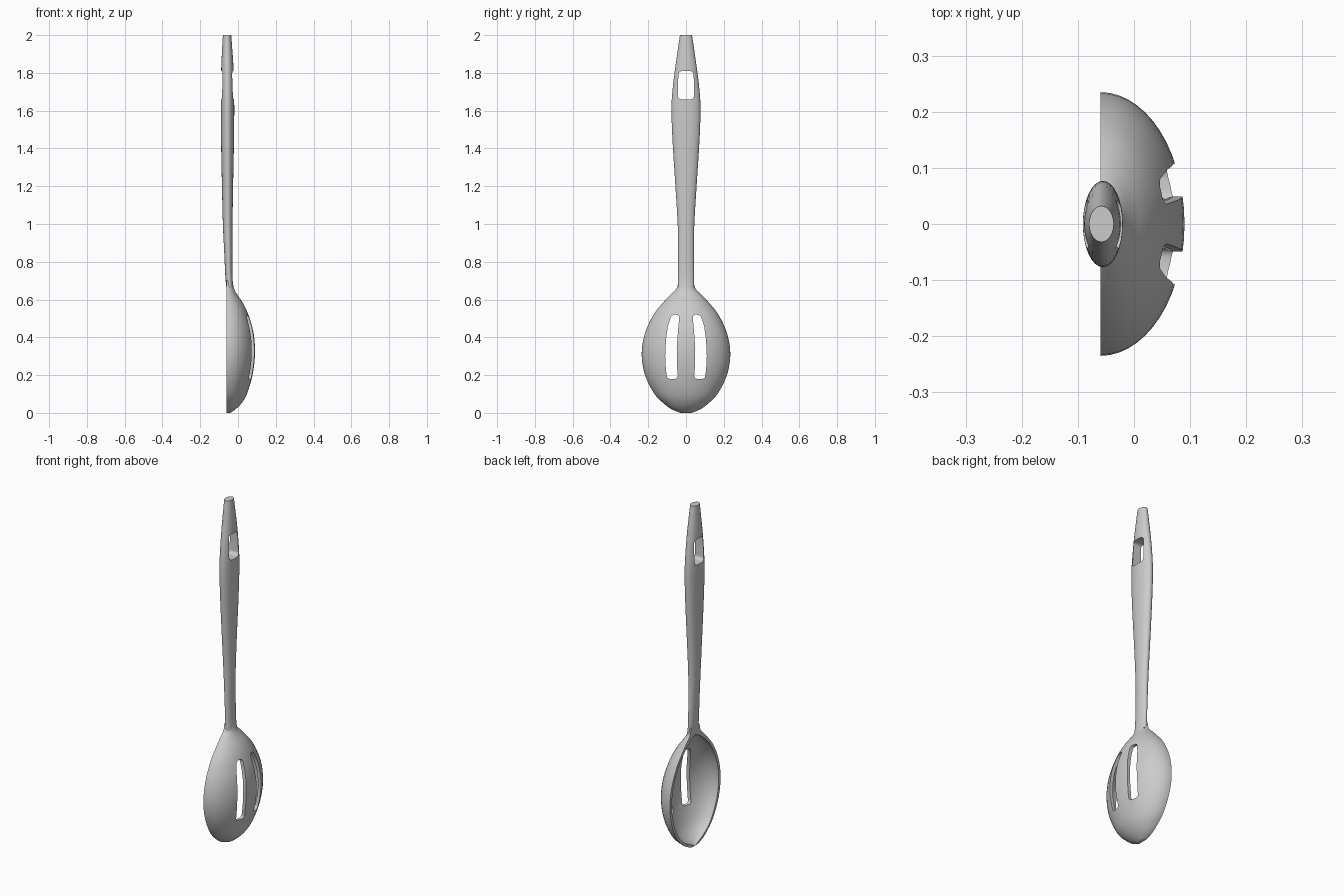
import bpy, bmesh, math

if "Cube" in bpy.data.objects:
    bpy.data.objects.remove(bpy.data.objects["Cube"])

RIM_X = -0.06


def smooth_rows(rows, steps):
    """Catmull-Rom interpolation through rows of values."""
    out = []
    for i in range(len(rows) - 1):
        a, b, c, d = (rows[min(max(k, 0), len(rows) - 1)] for k in range(i - 1, i + 3))
        for s in range(steps):
            t = s / steps
            out.append([0.5 * (2 * q + (r - p) * t + (2 * p - 5 * q + 4 * r - u) * t * t
                               + (3 * q - p - 3 * r + u) * t ** 3)
                        for p, q, r, u in zip(a, b, c, d)])
    out.append(list(rows[-1]))
    return out


def finish(name, bm):
    bmesh.ops.remove_doubles(bm, verts=bm.verts, dist=1e-5)
    bmesh.ops.recalc_face_normals(bm, faces=bm.faces)
    me = bpy.data.meshes.new(name)
    bm.to_mesh(me)
    bm.free()
    ob = bpy.data.objects.new(name, me)
    bpy.context.collection.objects.link(ob)
    return ob


def loft(name, loops):
    bm = bmesh.new()
    rings = [[bm.verts.new(p) for p in loop] for loop in loops]
    n = len(rings[0])
    for a, b in zip(rings, rings[1:]):
        for i in range(n):
            j = (i + 1) % n
            bm.faces.new((a[i], a[j], b[j], b[i]))
    bm.faces.new(rings[0][::-1])
    bm.faces.new(rings[-1])
    return finish(name, bm)


def cutter(name, outline, radius):
    """Prism along x from a (y, z) outline, end corners rounded."""
    zs = [z for _, z in outline]
    bm = bmesh.new()
    a = [bm.verts.new((-0.3, y, z)) for y, z in outline]
    b = [bm.verts.new((0.3, y, z)) for y, z in outline]
    n = len(a)
    for i in range(n):
        j = (i + 1) % n
        bm.faces.new((a[i], a[j], b[j], b[i]))
    bm.faces.new(a[::-1])
    bm.faces.new(b)
    corners = [bm.edges.get((p, q)) for p, q, (_, z) in zip(a, b, outline)
               if z in (min(zs), max(zs))]
    bmesh.ops.bevel(bm, geom=corners, offset=radius, segments=4, profile=0.5,
                    affect='EDGES')
    ob = finish(name, bm)
    ob.hide_render = True
    return ob


def cut(ob, tool):
    bpy.context.view_layer.objects.active = ob
    mod = ob.modifiers.new("cut", 'BOOLEAN')
    mod.operation = 'DIFFERENCE'
    mod.solver = 'EXACT'
    mod.object = tool
    bpy.ops.object.modifier_apply(modifier=mod.name)
    bpy.data.objects.remove(tool)


# Bowl: C-shaped sections (z, outer half width, outer x, inner half width, inner x)
bowl_rows = [
    (0.0, .03, -.04, 0, -.06), (.02, .078, -.012, .045, -.035),
    (.05, .118, .018, .097, -.003), (.10, .167, .047, .148, .027),
    (.20, .217, .077, .199, .058), (.31, .235, .09, .217, .071),
    (.42, .218, .083, .200, .063), (.52, .172, .055, .152, .034),
    (.58, .125, .027, .100, .0), (.615, .093, .003, .06, -.028),
    (.635, .073, -.010, .03, -.048), (.65, .056, -.018, 0, -.06),
    (.67, .045, -.024, 0, -.06), (.70, .040, -.028, 0, -.06)]
N = 28
loops = []
for z, w, xo, wi, xi in smooth_rows(bowl_rows, 3):
    if wi < 0.002 or xi < RIM_X + 0.001:
        wi, xi = 0, RIM_X
    angles = [math.pi * k / N for k in range(N + 1)]
    outer = [(RIM_X + (xo - RIM_X) * math.sin(t), -w * math.cos(t), z) for t in angles]
    inner = [(RIM_X + (xi - RIM_X) * math.sin(t), wi * math.cos(t), z) for t in angles]
    loops.append(outer + inner)
bowl = loft("spoon_bowl", loops)

# Two mirrored drain slots
slot = [(.042, .18), (.101, .18), (.108, .25), (.110, .30), (.106, .39), (.096, .46),
        (.076, .52), (.034, .52), (.042, .44), (.049, .34), (.048, .25)]
for side in (1, -1):
    cut(bowl, cutter("slot_cutter", [(side * y, z) for y, z in slot], .017))

# Handle: oval sections (z, half width, back x, front x)
handle_rows = [
    (.66, .043, -.061, -.024), (.72, .042, -.067, -.029), (.85, .042, -.073, -.030),
    (1.0, .044, -.080, -.029), (1.2, .056, -.085, -.026), (1.4, .069, -.089, -.022),
    (1.55, .076, -.091, -.020), (1.65, .076, -.091, -.020), (1.75, .067, -.090, -.022),
    (1.85, .054, -.088, -.025), (2.0, .032, -.080, -.036)]
M = 32
loops = []
for z, w, x0, x1 in smooth_rows(handle_rows, 3):
    loops.append([((x0 + x1) / 2 + (x1 - x0) / 2 * math.cos(2 * math.pi * k / M),
                   w * math.sin(2 * math.pi * k / M), z) for k in range(M)])
handle = loft("handle", loops)

# Hanging hole
cut(handle, cutter("hole_cutter", [(-.044, 1.66), (.044, 1.66), (.040, 1.81), (-.040, 1.81)],
                   .02))

for ob in (bowl, handle):
    bpy.ops.object.select_all(action='DESELECT')
    ob.select_set(True)
    bpy.context.view_layer.objects.active = ob
    bpy.ops.object.shade_smooth_by_angle(angle=math.radians(35))
